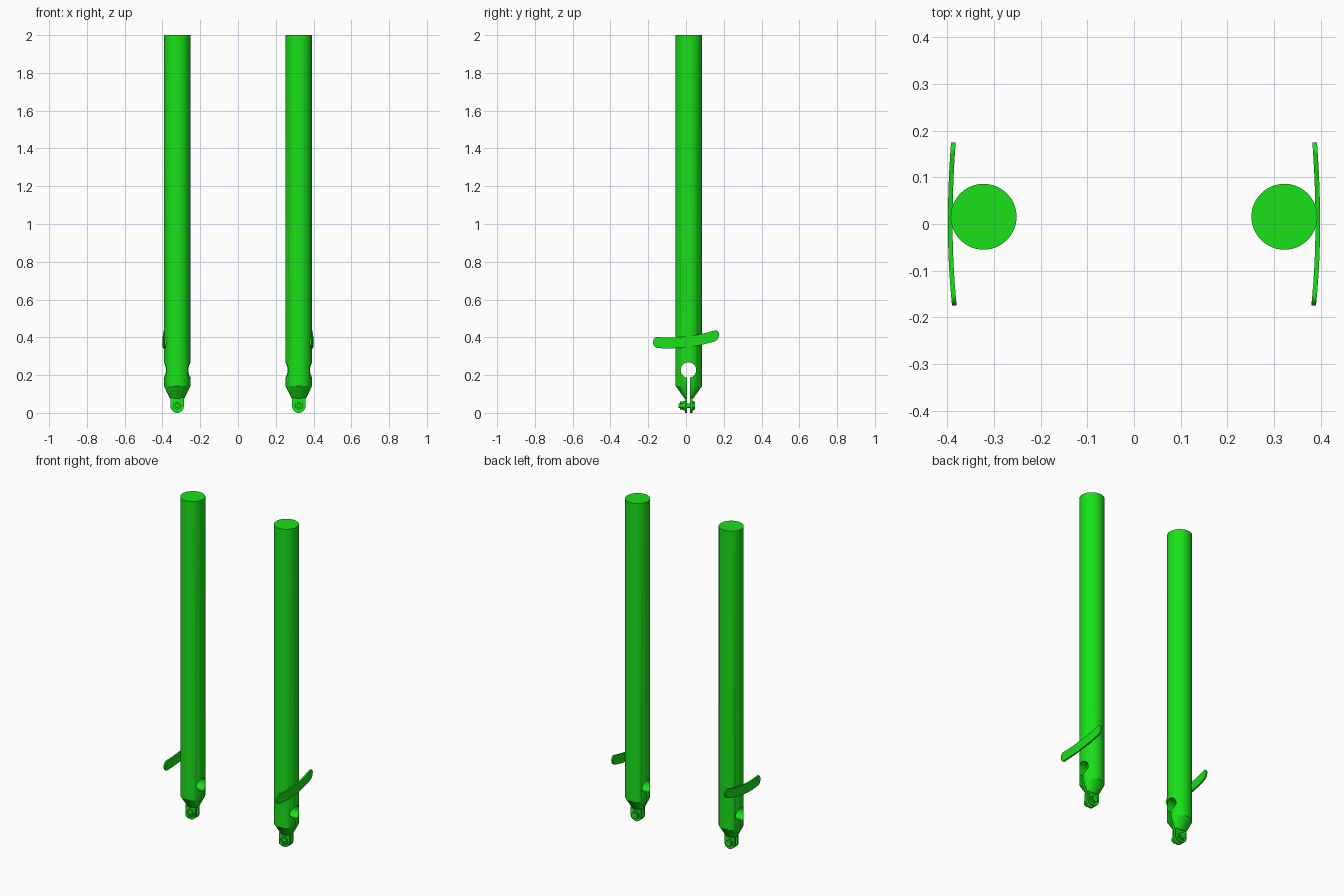
import bpy, bmesh, math
from mathutils import Matrix

if "Cube" in bpy.data.objects:
    bpy.data.objects.remove(bpy.data.objects["Cube"])

CX, CY = 0.322, 0.0155      # rod axis on the right side
SLOT_Y = 0.013

green = bpy.data.materials.new("green")
green.diffuse_color = (0.01, 0.75, 0.01, 1)
green.use_nodes = True
green.node_tree.nodes["Principled BSDF"].inputs["Base Color"].default_value = green.diffuse_color


def make(name, bm):
    bmesh.ops.recalc_face_normals(bm, faces=bm.faces)
    me = bpy.data.meshes.new(name)
    bm.to_mesh(me)
    bm.free()
    ob = bpy.data.objects.new(name, me)
    bpy.context.collection.objects.link(ob)
    me.materials.append(green)
    return ob


def loft(bm, rings):
    loops = [[bm.verts.new(p) for p in r] for r in rings]
    n = len(loops[0])
    for a, b in zip(loops, loops[1:]):
        for i in range(n):
            j = (i + 1) % n
            bm.faces.new((a[i], a[j], b[j], b[i]))
    bm.faces.new(loops[0])
    bm.faces.new(loops[-1])


def ellipse(rx, ry, z, n=64):
    return [(CX + rx * math.cos(2 * math.pi * i / n),
             CY + ry * math.sin(2 * math.pi * i / n), z) for i in range(n)]


def cylinder(bm, r, length, centre, axis, n):
    rot = Matrix.Rotation(math.pi / 2, 4, 'Y' if axis == 'X' else 'X')
    bmesh.ops.create_cone(bm, cap_ends=True, segments=n, radius1=r, radius2=r,
                          depth=length, matrix=Matrix.Translation(centre) @ rot)


def finish(ob, cutters=()):
    # cut, mirror to the other side, bake and shade
    for c in cutters:
        m = ob.modifiers.new("cut", 'BOOLEAN')
        m.operation, m.solver, m.object = 'DIFFERENCE', 'EXACT', c
    m = ob.modifiers.new("mirror", 'MIRROR')
    m.use_mirror_merge = False
    bpy.context.view_layer.update()
    bpy.ops.object.select_all(action='DESELECT')
    ob.select_set(True)
    bpy.context.view_layer.objects.active = ob
    for m in list(ob.modifiers):
        bpy.ops.object.modifier_apply(modifier=m.name)
    bpy.ops.object.shade_smooth_by_angle(angle=math.radians(30))
    for c in cutters:
        bpy.data.objects.remove(c)


# round rod with tapered lower end
bm = bmesh.new()
loft(bm, [ellipse(0.039, 0.023, 0.076), ellipse(0.0705, 0.0705, 0.143),
          ellipse(0.0705, 0.0705, 2.0)])
rod = make("rod", bm)

# cutters: cross hole and clamping slot
bm = bmesh.new()
cylinder(bm, 0.041, 0.3, (CX, SLOT_Y, 0.227), 'X', 48)
hole = make("hole_cutter", bm)
bm = bmesh.new()
bmesh.ops.create_cube(bm, size=1, matrix=Matrix.Translation((CX, SLOT_Y, 0.1))
                      @ Matrix.Diagonal((0.3, 0.017, 0.22, 1)))
slot = make("slot_cutter", bm)
hole.hide_render = slot.hide_render = True
finish(rod, (hole, slot))

# two rounded clamp lugs, either side of the slot
bm = bmesh.new()
R = 0.035
outline = [(R * math.cos(math.pi * (1 + i / 24)), R + R * math.sin(math.pi * (1 + i / 24)))
           for i in range(25)] + [(R, 0.082), (-R, 0.082)]
for y0, y1 in ((-0.006, SLOT_Y - 0.0085), (SLOT_Y + 0.0085, 0.034)):
    loft(bm, [[(CX + x, y, z) for x, z in outline] for y in (y0, y1)])
finish(make("clamp_lugs", bm))

# clamp bolt with washers, hexagonal head and nut
bm = bmesh.new()
cylinder(bm, 0.011, 0.088, (CX, 0.004, 0.038), 'Y', 24)
for y, r, length, n in ((-0.009, 0.026, 0.006, 32), (0.036, 0.026, 0.005, 32),
                        (-0.022, 0.021, 0.02, 6), (0.043, 0.021, 0.010, 6)):
    cylinder(bm, r, length, (CX, y, 0.038), 'Y', n)
finish(make("clamp_bolt", bm))

# curved lever blade on the outer side
bm = bmesh.new()
N, L, H, CAP = 40, 0.175, 0.029, 0.024
rings = []
for i in range(N + 1):
    y = -L * math.cos(math.pi * i / N)
    d = max(0.0, abs(y) - (L - CAP)) / CAP
    h = H * max(0.1, math.sqrt(max(0.0, 1 - d * d)))
    z = 0.376 + 0.115 * y + 0.6 * y * y
    x = 0.3985 - (0.22 if y > 0 else 0.29) * y * y
    rings.append([(x, y, z - h), (x, y, z + h), (x - 0.010, y, z + h), (x - 0.010, y, z - h)])
loft(bm, rings)
finish(make("lever", bm))
